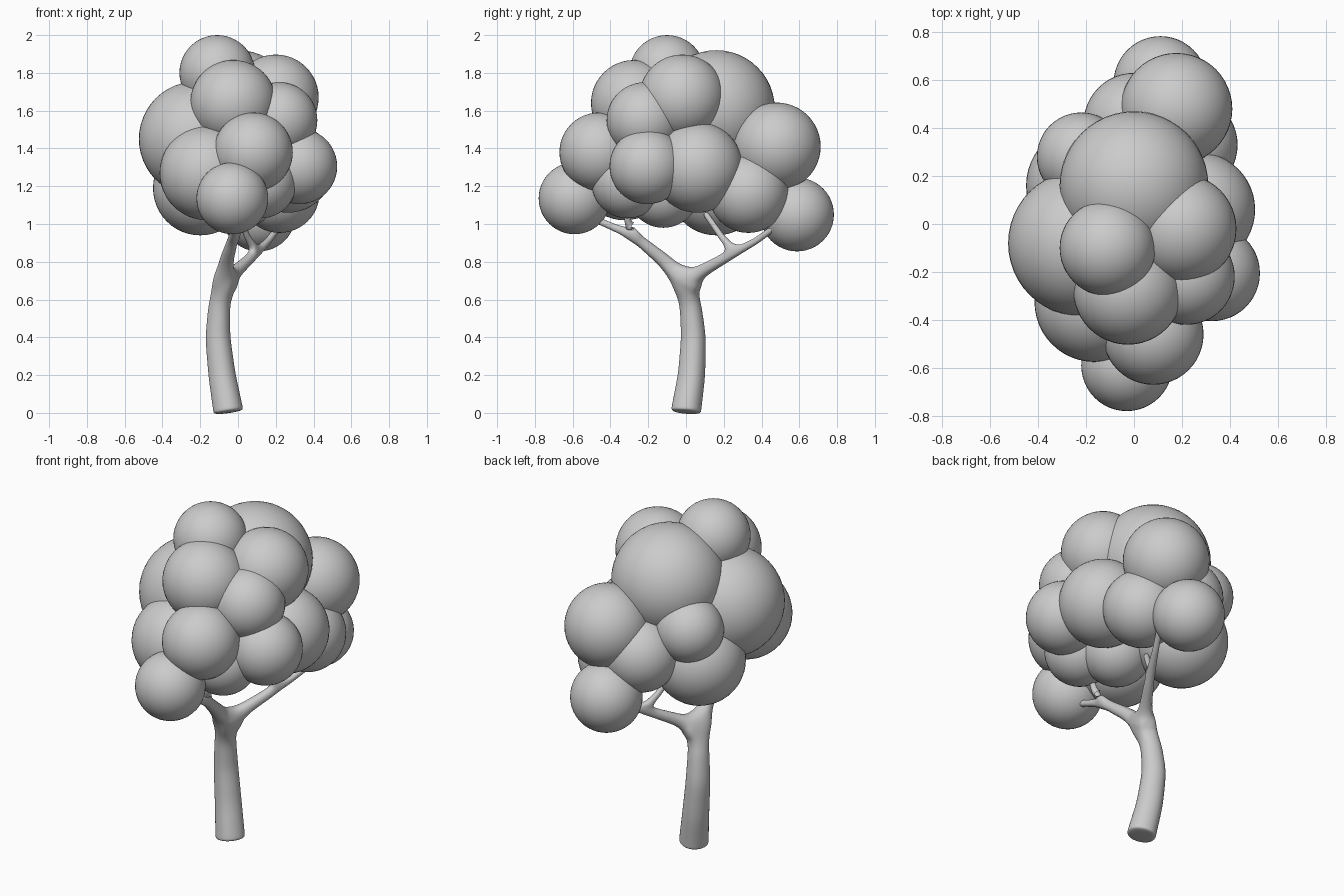
import bpy

# Foliage: overlapping smooth balls (x, y, z, radius)
BALLS = [
    (-0.11, -0.10, 1.80, .20), (0.00, 0.16, 1.61, .31), (-0.22, -0.08, 1.45, .305),
    (0.20, -0.02, 1.67, .227), (-0.025, -0.275, 1.64, .228), (0.08, -0.46, 1.38, .21),
    (-0.03, -0.59, 1.136, .19), (-0.165, -0.325, 1.27, .25), (0.325, -0.205, 1.305, .20),
    (0.22, -0.22, 1.55, .20), (0.265, 0.06, 1.30, .24), (0.177, 0.48, 1.41, .233),
    (0.11, 0.588, 1.05, .195), (0.22, 0.33, 1.165, .212), (-0.22, 0.28, 1.42, .185),
    (-0.20, 0.16, 1.19, .25), (0.00, 0.42, 1.27, .21), (0.12, -0.31, 1.22, .19),
    (0.02, -0.12, 1.17, .19),
]
for i, (x, y, z, r) in enumerate(BALLS):
    bpy.ops.mesh.primitive_uv_sphere_add(segments=48, ring_count=24, radius=r, location=(x, y, z))
    ball = bpy.context.object
    ball.name = f"foliage_ball_{i + 1}"
    bpy.ops.object.shade_smooth()

# Trunk and branches: a skinned skeleton (x, y, z, radius), each chain joined to a parent point
verts, edges, radii = [], [], []


def chain(points, parent=None):
    for x, y, z, r in points:
        verts.append((x, y, z))
        radii.append(r)
        if parent is not None:
            edges.append((parent, len(verts) - 1))
        parent = len(verts) - 1
    return parent


fork = chain([(-.05, 0, 0, .077), (-.052, .001, .015, .077), (-.085, .03, .2, .07),
              (-.107, .04, .4, .064), (-.10, .025, .56, .056), (-.075, -.005, .69, .052)])
front_fork = chain([(-.06, -.12, .81, .036), (-.02, -.28, .94, .025)], fork)
chain([(-.02, -.40, .99, .018), (-.02, -.52, 1.04, .016)], front_fork)
chain([(.02, -.31, 1.02, .017), (.05, -.31, 1.12, .015)], front_fork)
back_fork = chain([(.00, .10, .76, .032), (.10, .26, .85, .023)], fork)
chain([(.16, .37, .91, .017), (.22, .48, .99, .015)], back_fork)
chain([(.05, .19, .93, .016), (.00, .10, 1.06, .014)], back_fork)

mesh = bpy.data.meshes.new("trunk_and_branches")
mesh.from_pydata(verts, edges, [])
tree = bpy.data.objects.new("trunk_and_branches", mesh)
bpy.context.collection.objects.link(tree)
bpy.context.view_layer.objects.active = tree
tree.modifiers.new("skin", 'SKIN').use_smooth_shade = True
for point, r in zip(mesh.skin_vertices[0].data, radii):
    point.radius = (r * 1.1, r * 1.1)
mesh.skin_vertices[0].data[0].use_root = True
subdivision = tree.modifiers.new("subdivision", 'SUBSURF')
subdivision.levels = subdivision.render_levels = 3
